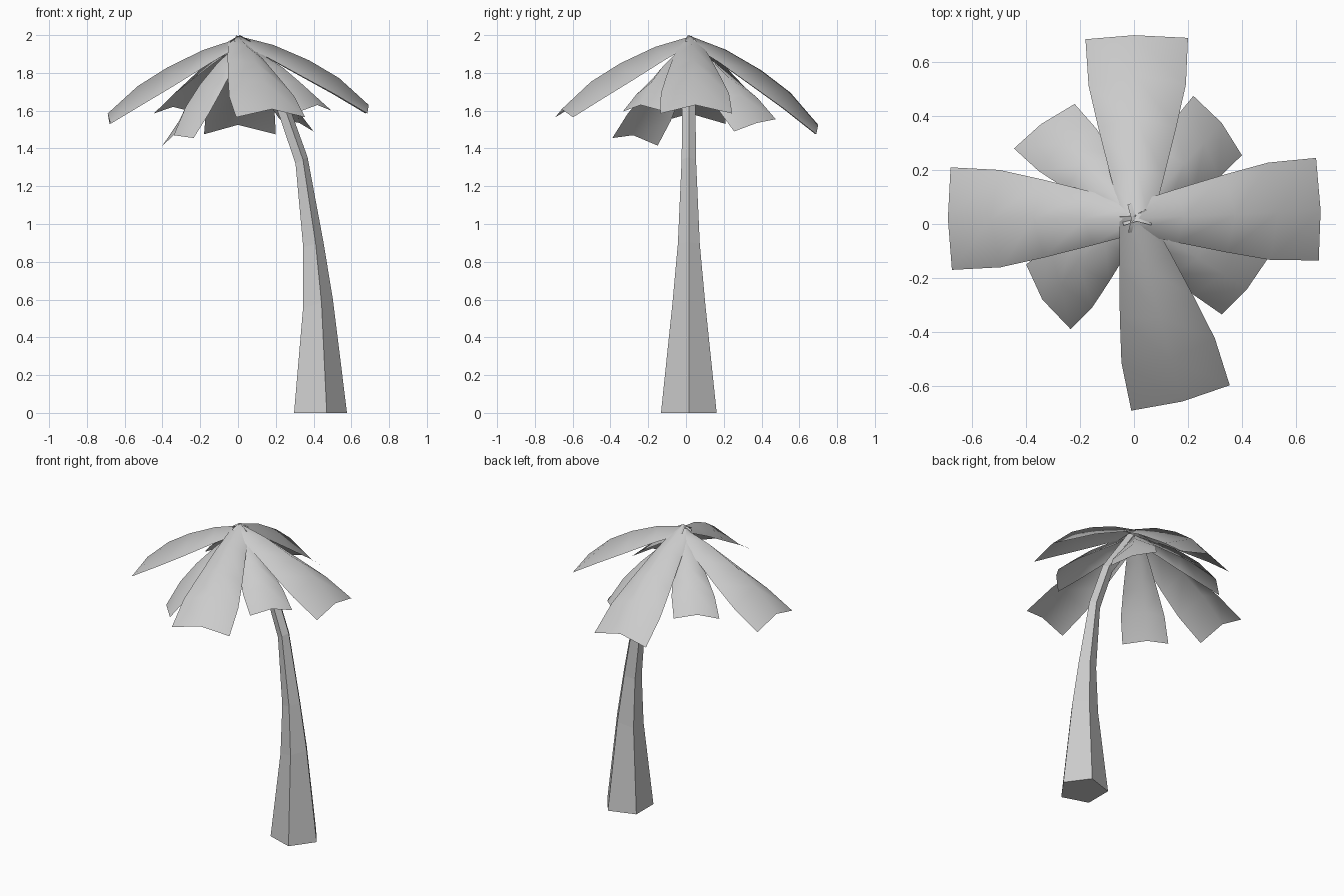
import bpy, math
from mathutils import Vector

if "Cube" in bpy.data.objects:
    bpy.data.objects.remove(bpy.data.objects["Cube"])


def make_object(name, verts, faces, smooth):
    mesh = bpy.data.meshes.new(name)
    mesh.from_pydata(verts, [], faces)
    for p in mesh.polygons:
        p.use_smooth = smooth
    mesh.update()
    obj = bpy.data.objects.new(name, mesh)
    bpy.context.collection.objects.link(obj)
    return obj


# Trunk: five-sided tapering tube bending towards the crown
# each ring: centre x, centre z, radius, tilt in degrees
rings = [(0.422, 0.0, 0.155, 0), (0.415, 0.575, 0.091, 16), (0.393, 0.89, 0.061, 14),
         (0.333, 1.335, 0.040, 28), (0.23, 1.63, 0.037, 30), (0.03, 1.93, 0.036, 40)]
N = 5
verts = []
for cx, cz, r, tilt in rings:
    t = math.radians(tilt)
    for i in range(N):
        a = 2 * math.pi * i / N
        u = r * math.cos(a)
        verts.append((cx + u * math.cos(t), 0.015 + r * math.sin(a), cz + u * math.sin(t)))
faces = [tuple(reversed(range(N))), tuple(range(len(verts) - N, len(verts)))]
for k in range(len(rings) - 1):
    for i in range(N):
        j = (i + 1) % N
        faces.append((k * N + i, k * N + j, (k + 1) * N + j, (k + 1) * N + i))
make_object("trunk", verts, faces, False)

# Leaf rows: fraction along the leaf, width factor, bow factor, edge drop factor
ROWS = [(0.0, 0.27, 0.0, 0.35), (0.25, 0.52, 0.75, 0.85), (0.51, 0.76, 1.0, 1.0),
        (0.74, 0.95, 0.85, 0.75), (1.0, 1.0, 0.0, 0.0)]


def leaf(name, root, left, mid, right, bow, drop):
    """Arched three-column sheet from the crown to three tip points."""
    root, left, mid, right = map(Vector, (root, left, mid, right))
    chord = mid - root
    flat = Vector((chord.x, chord.y, 0)).normalized()
    up = (Vector((0, 0, 1)) * flat.dot(chord) - flat * chord.z).normalized()
    vs, fs = [], []
    for t, w, b, d in ROWS:
        c = root + chord * t + up * bow * b
        low = up * drop * d
        vs += [c + (left - mid) * w - low, c, c + (right - mid) * w - low]
    for k in range(len(ROWS) - 1):
        for i in (0, 1):
            a = k * 3 + i
            fs.append((a, a + 3, a + 4, a + 1))
    make_object(name, vs, fs, True)


# Long upper leaves
leaf("leaf_back", (0.01, 0.01, 2.0), (0.20, 0.69, 1.475), (0.0, 0.70, 1.525), (-0.18, 0.685, 1.475), 0.067, 0.06)
leaf("leaf_left", (0.01, 0.02, 1.985), (-0.68, 0.21, 1.53), (-0.69, 0.02, 1.585), (-0.675, -0.17, 1.53), 0.055, 0.06)
leaf("leaf_front", (0.0, 0.03, 1.995), (-0.01, -0.692, 1.565), (0.18, -0.658, 1.608), (0.355, -0.598, 1.565), 0.06, 0.06)
leaf("leaf_right", (-0.01, 0.02, 1.998), (0.685, -0.135, 1.585), (0.692, 0.05, 1.63), (0.675, 0.245, 1.585), 0.063, 0.06)

# Short lower leaves
LOW = (0.0, 0.02, 1.95)
leaf("leaf_back_right", LOW, (0.40, 0.255, 1.49), (0.325, 0.375, 1.535), (0.22, 0.475, 1.555), 0.05, 0.05)
leaf("leaf_back_left", LOW, (-0.22, 0.445, 1.59), (-0.345, 0.37, 1.62), (-0.445, 0.28, 1.585), 0.05, 0.05)
leaf("leaf_front_left", LOW, (-0.40, -0.15, 1.415), (-0.34, -0.28, 1.47), (-0.235, -0.39, 1.455), 0.05, 0.05)
leaf("leaf_front_right", LOW, (0.325, -0.335, 1.595), (0.42, -0.24, 1.63), (0.495, -0.13, 1.60), 0.05, 0.05)
